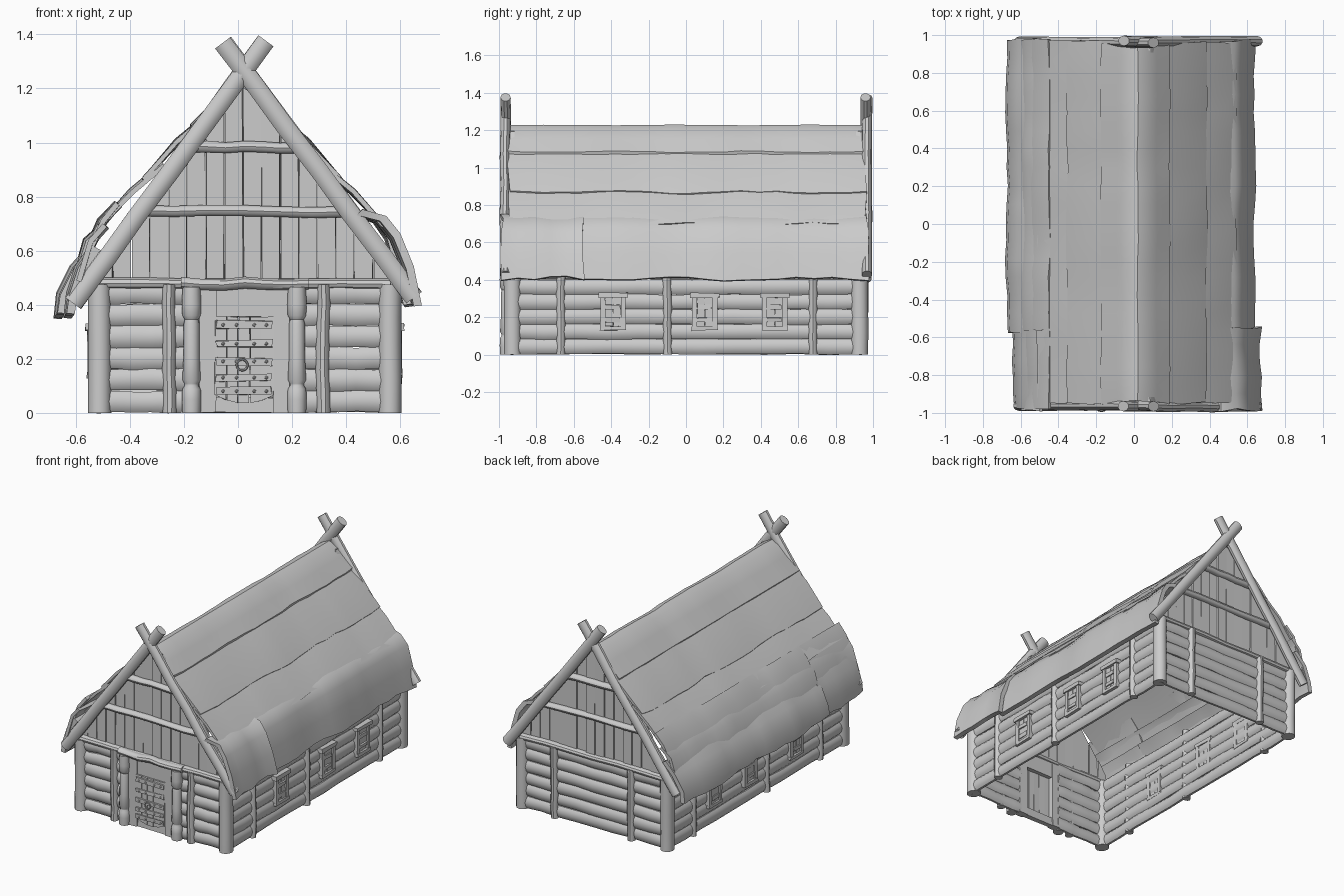
import bpy, bmesh, math, random
from mathutils import Vector

if "Cube" in bpy.data.objects:
    bpy.data.objects.remove(bpy.data.objects["Cube"])

random.seed(4)
R = random.uniform
parts = {}
CX = 0.025  # house body is slightly off centre under the crooked roof


def bm_of(name):
    return parts.setdefault(name, bmesh.new())


def log(name, p0, p1, ru, rv, segs=10, rings=7, wob=0.06, bend=0.003):
    """Wobbly elliptical timber; ru is the horizontal radius, rv the other."""
    bm = bm_of(name)
    p0, p1 = Vector(p0), Vector(p1)
    d = (p1 - p0).normalized()
    if abs(d.z) > 0.99:
        u, v = Vector((1, 0, 0)), Vector((0, 1, 0))
    elif abs(d.z) > 0.1:
        u, v = Vector((0, 1, 0)), d.cross(Vector((0, 1, 0)))
    else:
        u, v = d.cross(Vector((0, 0, 1))), Vector((0, 0, 1))
    loops = []
    for i in range(rings):
        c = p0.lerp(p1, i / (rings - 1)) + u * R(-bend, bend) + v * R(-bend, bend)
        k = 1 + R(-wob, wob)
        loops.append([bm.verts.new(c + (u * math.cos(a) * ru + v * math.sin(a) * rv) * k)
                      for a in [2 * math.pi * j / segs for j in range(segs)]])
    for a, b in zip(loops, loops[1:]):
        for j in range(segs):
            bm.faces.new((a[j], a[(j + 1) % segs], b[(j + 1) % segs], b[j]))
    bm.faces.new(loops[0][::-1])
    bm.faces.new(loops[-1])


def box(name, lo, hi, jit=0.003, top=None, bottom=None):
    """Hand-hewn board between two corners; top/bottom are optional z(x) functions."""
    bm = bm_of(name)
    v = []
    for x in (lo[0], hi[0]):
        for y in (lo[1], hi[1]):
            for k, z in enumerate((lo[2], hi[2])):
                fn = top if k else bottom
                z = fn(x) if fn else z + R(-jit, jit)
                v.append(bm.verts.new((x + R(-jit, jit), y + R(-jit, jit) * 0.5, max(z, 0))))
    for f in ((0, 1, 3, 2), (4, 6, 7, 5), (0, 4, 5, 1), (2, 3, 7, 6), (0, 2, 6, 4), (1, 5, 7, 3)):
        bm.faces.new([v[i] for i in f])


def lathe(name, cx, cy, prof, segs=12):
    bm = bm_of(name)
    loops = [[bm.verts.new((cx + r * math.cos(2 * math.pi * j / segs),
                            cy + r * math.sin(2 * math.pi * j / segs), z))
              for j in range(segs)] for r, z in prof]
    for a, b in zip(loops, loops[1:]):
        for j in range(segs):
            bm.faces.new((a[j], a[(j + 1) % segs], b[(j + 1) % segs], b[j]))
    bm.faces.new(loops[0][::-1])
    bm.faces.new(loops[-1])


def sheet(name, prof, y0, y1, thick=0.018, amp=0.008, n=20):
    """Uneven thatch tier: an x-z profile swept along y, with a ragged edge."""
    bm = bm_of(name)
    rows = []
    ph = R(0, 6)
    for i in range(n + 1):
        y = y0 + (y1 - y0) * i / n
        w = amp * math.sin(y * 9 + ph) * 0.6 + R(-amp, amp) * 0.6
        rows.append([(x + (1 if x > 0 else -1) * w * 0.7 * (j > 0 or x < -0.1),
                      y + (R(-.01, .01) if i in (0, n) else 0),
                      z + w * (0.4 if j < len(prof) - 1 else -1)) for j, (x, z) in enumerate(prof)])
    mid = Vector((0, 0, 0.3))
    outer, inner = [], []
    for r in rows:
        outer.append([bm.verts.new(p) for p in r])
        inner.append([])
        for p in r:
            d = Vector((mid.x - p[0], 0, mid.z - p[2])).normalized()
            inner[-1].append(bm.verts.new(Vector(p) + d * thick))
    m = len(prof)
    for i in range(n):
        for j in range(m - 1):
            bm.faces.new((outer[i][j], outer[i + 1][j], outer[i + 1][j + 1], outer[i][j + 1]))
            bm.faces.new((inner[i][j], inner[i][j + 1], inner[i + 1][j + 1], inner[i + 1][j]))
        for j in (0, m - 1):
            bm.faces.new((outer[i][j], inner[i][j], inner[i + 1][j], outer[i + 1][j]))
    for i in (0, n):
        for j in range(m - 1):
            bm.faces.new((outer[i][j], outer[i][j + 1], inner[i][j + 1], inner[i][j]))


# Log walls
for i in range(6):
    z, rz = 0.042 + i * 0.08, 0.042
    for s in (-1, 1):
        x = CX + s * 0.54
        log("side_wall_logs", (x, -0.93, z), (x, 0.93, z), 0.024, rz, rings=12)
    log("back_wall_logs", (CX - 0.54, 0.93, z), (CX + 0.54, 0.93, z), 0.024, rz, rings=9)
    log("front_wall_logs", (CX - 0.54, -0.93, z), (-0.13, -0.93, z), 0.024, rz)
    log("front_wall_logs", (0.18, -0.93, z), (CX + 0.54, -0.93, z), 0.024, rz)
for s in (-1, 1):
    log("gable_sill_beam", (CX - 0.54, s * 0.935, 0.477), (CX + 0.54, s * 0.935, 0.477), 0.03, 0.022)

# Corner posts and wall posts
for sy in (-1, 1):
    for sx in (-1, 1):
        x, y = CX + sx * 0.537, sy * 0.928
        log("corner_posts", (x, y, 0), (x, y, 0.475), 0.043, 0.046, segs=12, rings=5, wob=0.02, bend=0.001)
    for x in (-0.255, 0.315):
        log("wall_posts", (x, sy * 0.945, 0), (x, sy * 0.945, 0.475), 0.025, 0.028, wob=0.03)
for sx in (-1, 1):
    for y in (-0.67, -0.10, 0.68):
        x = CX + sx * 0.547
        log("wall_posts", (x, y, 0), (x, y, 0.5), 0.028, 0.024, wob=0.03)


# Gables: vertical boards, cross beams and crossed barge logs
def gable_top(x):
    return min(1.20, 1.31 - 1.33 * x, 1.255 + 1.371 * x)


N = 16
for s in (-1, 1):
    for i in range(N):
        x0 = -0.53 + 1.10 * i / N
        x1 = x0 + 1.10 / N - 0.003
        y = s * (0.925 + R(-0.006, 0.006))
        box("gable_boards", (x0, y - 0.012, 0.47), (x1, y + 0.012, 1), 0.002, top=gable_top)
    y = s * 0.945
    log("gable_beams", (-0.36, y, 0.748), (0.40, y, 0.742), 0.025, 0.021)
    log("gable_beams", (-0.18, y, 0.985), (0.22, y, 0.98), 0.025, 0.022)
    log("barge_logs", (-0.61, s * 0.962, 0.405), (0.105, s * 0.962, 1.375), 0.027, 0.036, wob=0.03)
    log("barge_logs", (0.65, s * 0.967, 0.425), (-0.055, s * 0.967, 1.37), 0.027, 0.036, wob=0.03)

# Thatched roof tiers, from eaves to ridge
for dx, y0, y1, n in ((0, -0.57, 0.975, 16), (0.035, -0.985, -0.55, 5)):
    sheet("roof_eave_right", [(0.46, 0.75), (0.53 + dx * 0.4, 0.725), (0.575 + dx * 0.6, 0.66),
                              (0.61 + dx, 0.54), (0.64 + dx, 0.405)], y0, y1, 0.03, 0.013, n)
    o = 0.03 - dx  # the left eave is set out the other way
    sheet("roof_eave_left", [(-0.45, 0.78), (-0.505 - o * .3, 0.715), (-0.56 - o * .3, 0.60)], y0, y1, 0.02, 0.01, n)
    sheet("roof_eave_left", [(-0.50, 0.70), (-0.555 - o * .4, 0.64), (-0.60 - o * .4, 0.49)], y0, y1, 0.02, 0.01, n)
    sheet("roof_eave_left", [(-0.54, 0.62), (-0.60 - o * .5, 0.54), (-0.635 - o, 0.44), (-0.645 - o, 0.36)],
          y0, y1, 0.03, 0.012, n)
for s, d in ((1, 0), (-1, 0.03)):
    sheet("roof_tier_lower", [(s * (0.31 - d), 0.925), (s * (0.43 - d), 0.825), (s * (0.545 - d), 0.70)], -0.95, 0.965)
    sheet("roof_tier_upper", [(s * (0.12 - d), 1.13), (s * (0.26 - d), 1.01), (s * (0.385 - d), 0.87)], -0.95, 0.965)
sheet("roof_ridge", [(-0.175, 1.065), (-0.09, 1.15), (-0.03, 1.21), (0.02, 1.228), (0.07, 1.205),
                     (0.12, 1.155), (0.19, 1.085)], -0.95, 0.96, 0.025, 0.005)

# Shuttered windows on both long sides
for s in (-1, 1):
    def wbox(name, d0, d1, y0, y1, z0, z1):
        a, b = CX + s * d0, CX + s * d1
        box(name, (min(a, b), y0, z0), (max(a, b), y1, z1), 0.003)
    for y in (-0.39, 0.10, 0.475):
        wbox("window_frames", 0.515, 0.588, y - 0.078, y + 0.078, 0.305, 0.33)
        wbox("window_frames", 0.515, 0.583, y - 0.07, y + 0.07, 0.13, 0.15)
        for k in (-1, 1):
            c = y + k * 0.055
            wbox("window_frames", 0.515, 0.580, c - 0.013, c + 0.013, 0.14, 0.32)
            c = y + k * 0.021
            wbox("window_shutters", 0.525, 0.570, c - 0.02, c + 0.02, 0.15, 0.305)
        for z in (0.185, 0.255):
            wbox("window_slats", 0.56, 0.578, y - 0.04, y + 0.035, z - 0.012, z + 0.012)

# Door frame, turned porch posts and header
for x in (-0.112, 0.16):
    box("door_frame", (x - 0.03, -0.96, 0), (x + 0.03, -0.91, 0.46))
box("door_frame", (-0.14, -0.955, 0.355), (0.19, -0.915, 0.47))
box("door_frame", (-0.085, -0.95, 0), (0.135, -0.915, 0.055))
log("porch_header", (-0.21, -0.955, 0.477), (0.26, -0.955, 0.477), 0.03, 0.022, bend=0.005)
for x in (-0.172, 0.218):
    lathe("porch_posts", x, -0.96, [(.034, 0), (.036, .05), (.034, .088), (.026, .1), (.026, .108), (.034, .122),
                                    (.03, .2), (.029, .33), (.025, .345), (.034, .36), (.036, .4), (.033, .465)])


# Door planks, iron bands, rivets and ring
def door_bottom(x):
    return 0.035 + 2.6 * (x - CX) ** 2


for i in range(5):
    x = -0.085 + i * 0.0435
    box("door_planks", (x, -0.965, 0.05), (x + 0.041, -0.945, 0.355), 0.002, bottom=door_bottom)
for z in (0.08, 0.13, 0.19, 0.255, 0.325):
    box("door_bands", (-0.08, -0.974, z - 0.014), (0.125, -0.96, z + 0.014), 0.005)
    for x in (-0.055, -0.005, 0.06, 0.105):
        res = bmesh.ops.create_icosphere(bm_of("door_rivets"), subdivisions=1, radius=0.007)
        bmesh.ops.translate(bm_of("door_rivets"), verts=res["verts"], vec=(x, -0.975, z))

for name, bm in parts.items():
    bmesh.ops.recalc_face_normals(bm, faces=bm.faces)
    me = bpy.data.meshes.new(name)
    bm.to_mesh(me)
    bm.free()
    bpy.context.collection.objects.link(bpy.data.objects.new(name, me))

bpy.ops.mesh.primitive_torus_add(major_radius=0.02, minor_radius=0.004, major_segments=20, minor_segments=8,
                                 location=(0.015, -0.982, 0.177), rotation=(math.pi / 2, 0, 0))
bpy.context.object.name = "door_ring"

# Smooth shading with crisp edges
for ob in bpy.context.scene.objects:
    ob.select_set(True)
    bpy.context.view_layer.objects.active = ob
bpy.ops.object.shade_smooth_by_angle(angle=math.radians(38))
